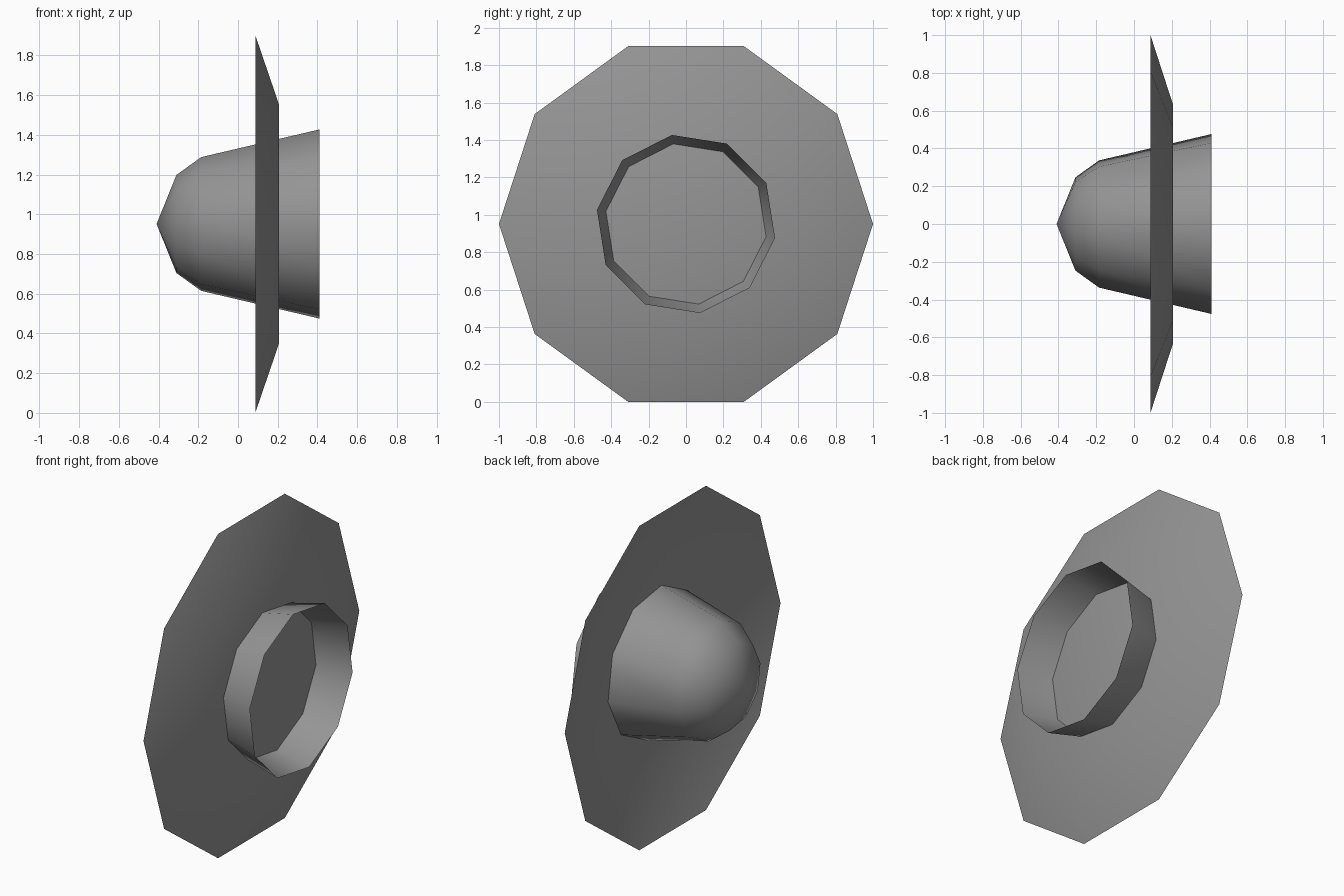
import bpy, bmesh
from math import cos, sin, tau, radians

SIDES = 10
CENTRE_Z = 0.951

cube = bpy.data.objects.get("Cube")
if cube:
    bpy.data.objects.remove(cube, do_unlink=True)

# Single grey colour
GREY = (0.3, 0.3, 0.3, 1.0)
grey = bpy.data.materials.new("plain_grey")
grey.use_nodes = True
grey.diffuse_color = GREY
grey.node_tree.nodes["Principled BSDF"].inputs["Base Color"].default_value = GREY


def revolve(name, profile, turn=0.0, cap_end=False):
    """Turn an (x, radius) profile around the x axis; zero radius makes a pole."""
    bm = bmesh.new()
    previous = None
    for x, r in profile:
        count = SIDES if r > 0 else 1
        ring = [bm.verts.new((x, r * cos(turn + tau * i / SIDES),
                              CENTRE_Z + r * sin(turn + tau * i / SIDES)))
                for i in range(count)]
        if previous:
            for i in range(SIDES):
                j = (i + 1) % SIDES
                if len(previous) == 1:
                    bm.faces.new((previous[0], ring[j], ring[i]))
                else:
                    bm.faces.new((previous[i], previous[j], ring[j], ring[i]))
        previous = ring
    if cap_end:
        bm.faces.new(previous)
    for face in bm.faces:
        face.smooth = True
    mesh = bpy.data.meshes.new(name)
    bm.to_mesh(mesh)
    bm.free()
    mesh.materials.append(grey)
    obj = bpy.data.objects.new(name, mesh)
    bpy.context.collection.objects.link(obj)
    return obj


# Open rounded cup, pointing to -x
revolve("cup", [(-0.41, 0), (-0.31, 0.25), (-0.185, 0.341), (0.41, 0.482)],
        turn=radians(-9))

# Shallow dish around the cup, hollow on the -x side
revolve("dish", [(0.087, 1.0), (0.206, 0.634)], cap_end=True)
